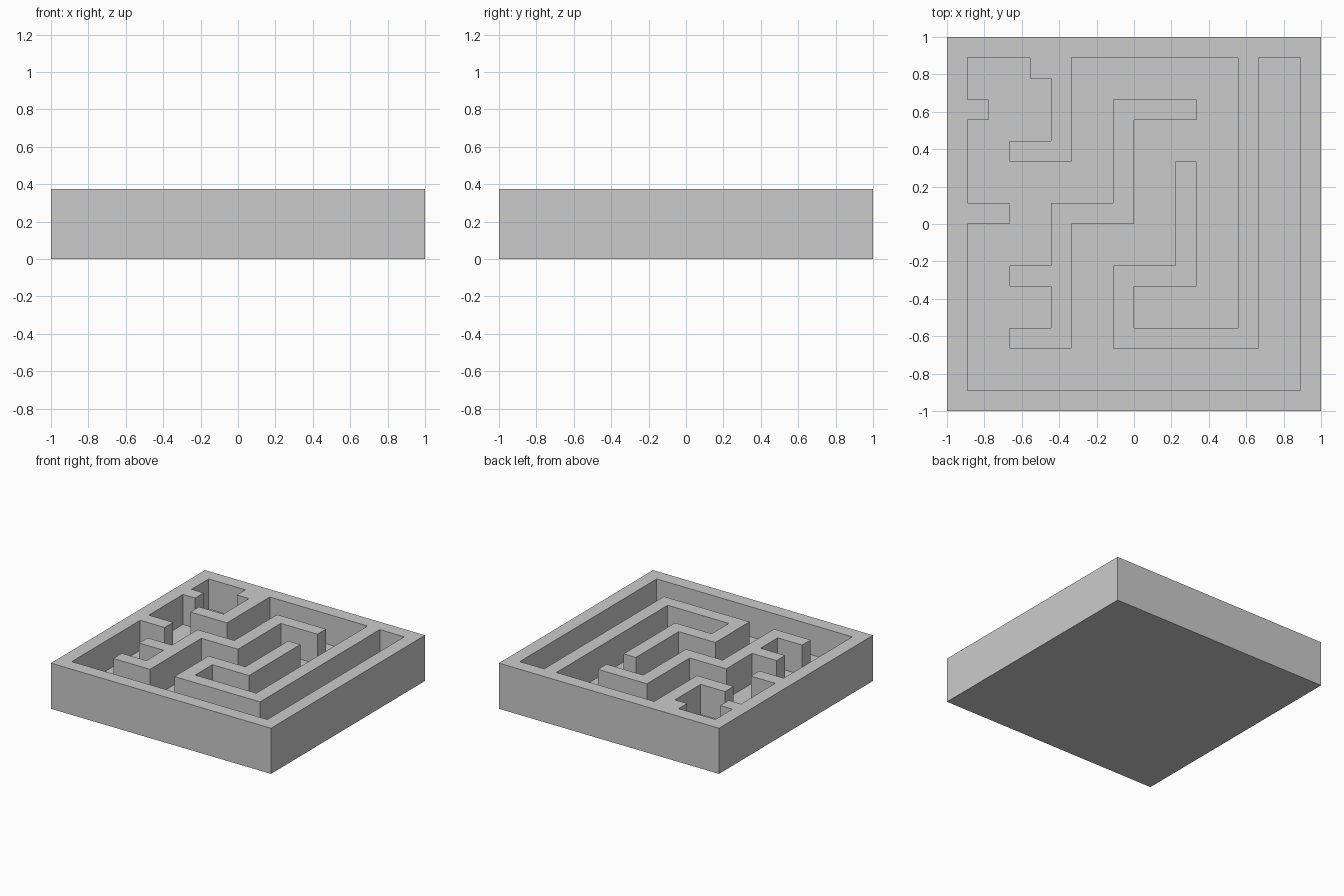
import bpy, bmesh

if "Cube" in bpy.data.objects:
    bpy.data.objects.remove(bpy.data.objects["Cube"])

U = 1 / 9          # maze grid unit
HEIGHT = 0.375     # total height
FLOOR = 0.128      # top of the maze floor


def prism(name, outline, z0, z1):
    """Extrude an outline given in grid units from z0 up to z1."""
    bm = bmesh.new()
    base = bm.faces.new([bm.verts.new((x * U, y * U, z0)) for x, y in outline])
    top = bmesh.ops.extrude_face_region(bm, geom=[base], use_keep_orig=True)
    for v in top["geom"]:
        if isinstance(v, bmesh.types.BMVert):
            v.co.z = z1
    bmesh.ops.recalc_face_normals(bm, faces=bm.faces)
    mesh = bpy.data.meshes.new(name)
    bm.to_mesh(mesh)
    bm.free()
    obj = bpy.data.objects.new(name, mesh)
    bpy.context.collection.objects.link(obj)
    return obj


# Solid square block
block = prism("maze_base", [(-9, -9), (9, -9), (9, 9), (-9, 9)], 0, HEIGHT)

# Corridor pocket: outline of every wall joined to the rim
pocket = prism("corridor_cutter", [
    (-8, 8), (-5, 8), (-5, 7), (-4, 7), (-4, 4), (-6, 4), (-6, 3), (-3, 3),
    (-3, 8), (5, 8), (5, -5), (0, -5), (0, -3), (3, -3), (3, 3), (2, 3),
    (2, -2), (-1, -2), (-1, -6), (6, -6), (6, 8), (8, 8), (8, -8), (-8, -8),
    (-8, 0), (-6, 0), (-6, 1), (-8, 1), (-8, 5), (-7, 5), (-7, 6), (-8, 6),
], FLOOR, HEIGHT + 0.2)
pocket.hide_render = True

cut = block.modifiers.new("corridors", 'BOOLEAN')
cut.operation = 'DIFFERENCE'
cut.solver = 'EXACT'
cut.object = pocket
bpy.context.view_layer.objects.active = block
bpy.ops.object.modifier_apply(modifier=cut.name)
bpy.data.objects.remove(pocket)

# Free-standing branching wall in the middle
prism("island_wall", [
    (-1, 6), (3, 6), (3, 5), (0, 5), (0, 0), (-3, 0), (-3, -6), (-6, -6),
    (-6, -5), (-4, -5), (-4, -3), (-6, -3), (-6, -2), (-4, -2), (-4, 1), (-1, 1),
], FLOOR, HEIGHT)
